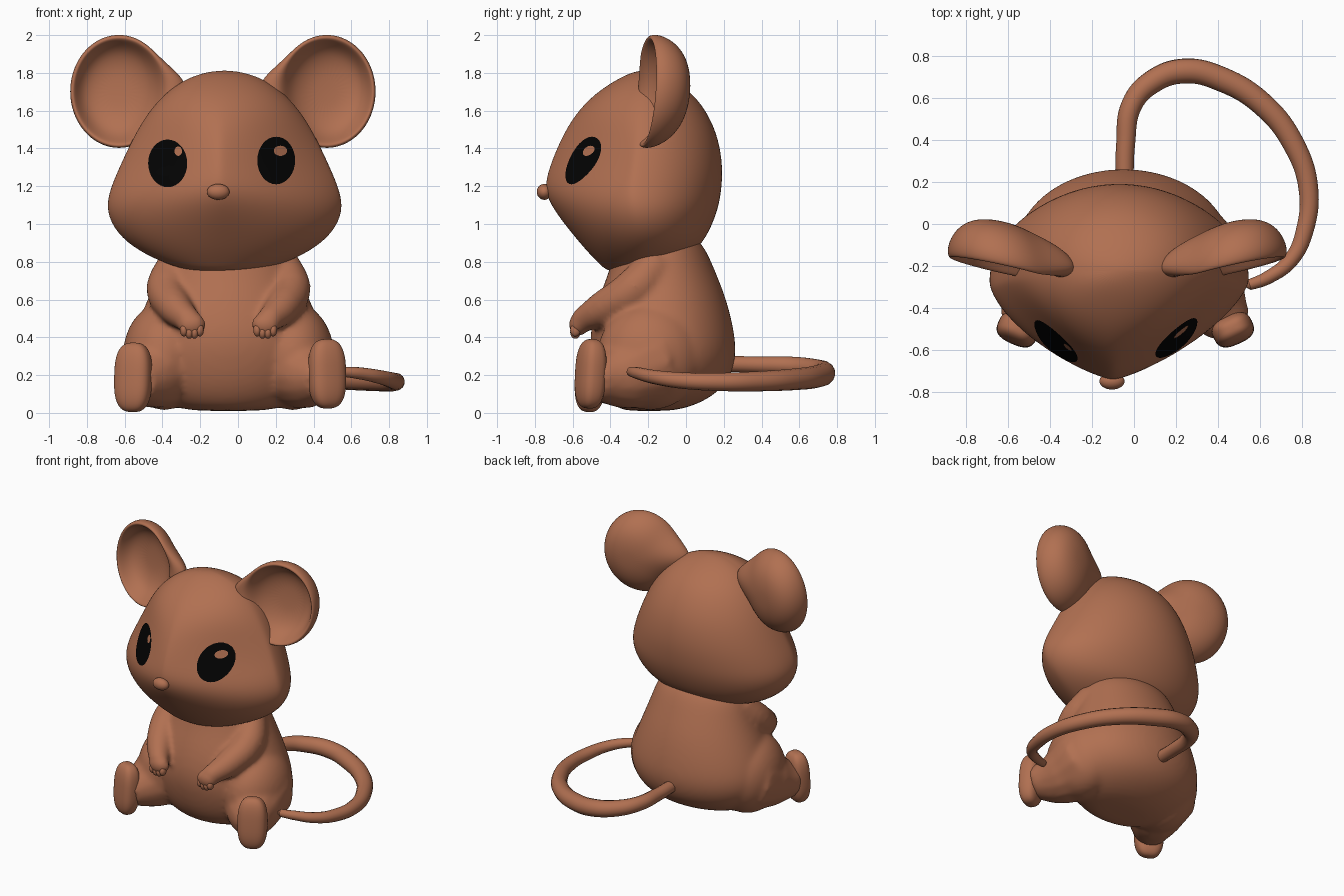
import bpy, bmesh, math
from math import sin, cos, pi
from mathutils import Vector
from mathutils.bvhtree import BVHTree

cube = bpy.data.objects.get("Cube")
if cube:
    bpy.data.objects.remove(cube, do_unlink=True)

HEAD_X, BODY_X, EAR_X = -0.07, -0.05, -0.08


def material(name, rgb):
    m = bpy.data.materials.new(name)
    m.use_nodes = True
    m.diffuse_color = (*rgb, 1)
    m.node_tree.nodes["Principled BSDF"].inputs["Base Color"].default_value = (*rgb, 1)
    return m


fur = material("brown fur", (0.44, 0.162, 0.083))
black = material("eye black", (0.001, 0.001, 0.001))


def finish(name, bm, mat, subsurf=0):
    bmesh.ops.recalc_face_normals(bm, faces=bm.faces)
    for f in bm.faces:
        f.smooth = True
    me = bpy.data.meshes.new(name)
    bm.to_mesh(me)
    bm.free()
    ob = bpy.data.objects.new(name, me)
    bpy.context.collection.objects.link(ob)
    me.materials.append(mat)
    if subsurf:
        mod = ob.modifiers.new("Smooth", 'SUBSURF')
        mod.levels = mod.render_levels = subsurf
    return ob


def select(obs):
    bpy.ops.object.select_all(action='DESELECT')
    for ob in obs:
        ob.select_set(True)
    bpy.context.view_layer.objects.active = obs[0]


def loft(name, rings, start, end, mat, subsurf=2):
    """Skin closed rings of points and close both ends on a pole."""
    bm = bmesh.new()
    loops = [[bm.verts.new(p) for p in r] for r in rings]
    n = len(loops[0])
    for a, b in zip(loops, loops[1:]):
        for i in range(n):
            j = (i + 1) % n
            bm.faces.new((a[i], a[j], b[j], b[i]))
    for pole, loop in ((start, loops[0]), (end, loops[-1])):
        v = bm.verts.new(pole)
        for i in range(n):
            bm.faces.new((v, loop[i], loop[(i + 1) % n]))
    return finish(name, bm, mat, subsurf)


def ellipsoid(name, centre, radii, rot=(0, 0, 0), power=1):
    """Ellipsoid; power below 1 squares it off."""
    bm = bmesh.new()
    bmesh.ops.create_uvsphere(bm, u_segments=32, v_segments=24, radius=1)
    for v in bm.verts:
        v.co = [math.copysign(abs(c) ** power, c) * r for c, r in zip(v.co, radii)]
    ob = finish(name, bm, fur)
    ob.location, ob.rotation_euler = centre, rot
    return ob


def tube(name, points):
    """Tapered round tube through (x, y, z, radius) points."""
    cu = bpy.data.curves.new(name, 'CURVE')
    cu.dimensions = '3D'
    cu.bevel_depth, cu.bevel_resolution, cu.resolution_u = 1, 5, 8
    cu.use_fill_caps = True
    sp = cu.splines.new('BEZIER')
    sp.bezier_points.add(len(points) - 1)
    for bp, (x, y, z, r) in zip(sp.bezier_points, points):
        bp.co, bp.radius = (x, y, z), r
        bp.handle_left_type = bp.handle_right_type = 'AUTO'
    ob = bpy.data.objects.new(name, cu)
    bpy.context.collection.objects.link(ob)
    cu.materials.append(fur)
    select([ob])
    bpy.ops.object.convert(target='MESH')
    bpy.ops.object.shade_smooth_by_angle()
    return bpy.context.object


def fuse(obs, voxel, smoothing):
    """Merge overlapping parts into one softly blended skin."""
    select(obs)
    bpy.ops.object.convert(target='MESH')
    bpy.ops.object.join()
    ob = bpy.context.object
    ob.modifiers.clear()
    remesh = ob.modifiers.new("Blend", 'REMESH')
    remesh.mode, remesh.voxel_size, remesh.use_smooth_shade = 'VOXEL', voxel, True
    relax = ob.modifiers.new("Relax", 'SMOOTH')
    relax.factor, relax.iterations = 0.5, smoothing


def section(cx, z, w, yf, yb, power=2, skew=0, n=36):
    """Horizontal ring; power below 2 makes the front more pointed."""
    yc, h, pts = (yf + yb) / 2, (yb - yf) / 2, []
    for i in range(n):
        c, s = cos(2 * pi * i / n), sin(2 * pi * i / n)
        e = 2 / power if s < 0 else 1
        x = math.copysign(abs(c) ** e, c) * w
        y = math.copysign(abs(s) ** e, s) * h
        pts.append((cx + x - skew * max(0, -s), yc + y, z))
    return pts


# Head: z, half width, front y, back y, front power
head_rows = [
    (0.752, 0.18, -0.42, -0.20, 2), (0.785, 0.30, -0.455, -0.08, 2),
    (0.855, 0.455, -0.525, 0.055, 1.9), (0.95, 0.575, -0.605, 0.12, 1.75),
    (1.07, 0.632, -0.70, 0.17, 1.55), (1.18, 0.612, -0.757, 0.19, 1.38),
    (1.30, 0.56, -0.727, 0.197, 1.29), (1.45, 0.49, -0.665, 0.175, 1.36),
    (1.58, 0.415, -0.59, 0.12, 1.62), (1.69, 0.32, -0.485, 0.04, 1.9),
    (1.77, 0.205, -0.36, -0.08, 2), (1.805, 0.09, -0.28, -0.17, 2)]
head = loft("head", [section(HEAD_X, *r, skew=0.03) for r in head_rows],
            (HEAD_X, -0.3, 0.738), (HEAD_X, -0.22, 1.813), fur)

# Torso
torso_rows = [
    (0.012, 0.22, -0.34, -0.05), (0.05, 0.35, -0.40, 0.08),
    (0.14, 0.46, -0.46, 0.215), (0.28, 0.525, -0.50, 0.27),
    (0.42, 0.505, -0.515, 0.26), (0.60, 0.43, -0.47, 0.217),
    (0.76, 0.365, -0.40, 0.152), (0.95, 0.31, -0.36, 0.07)]
body = [loft("body", [section(BODY_X, *r) for r in torso_rows],
             (BODY_X, -0.2, 0.01), (BODY_X, -0.15, 0.98), fur)]

# Ears: scale of outline, depth behind the rim plane, stretch of the root
ear_rows = [(0.3, 0.192, 0), (0.6, 0.167, 0.1), (0.84, 0.112, 0.3), (0.97, 0.045, 0.4),
            (1.0, 0, 0.4), (0.98, -0.03, 0.25), (0.92, -0.032, 0.08), (0.85, 0.005, 0),
            (0.7, 0.07, 0), (0.4, 0.105, 0)]


def ear_point(side, s, d, root, a):
    u, v = 0.262 * cos(a), 0.303 * sin(a)
    u *= 1 + root * max(0, -cos(a + 0.08)) ** 12
    u, v = u * s, v * s
    return (EAR_X + side * (0.55 + u), -0.185 + 0.22 * max(u, -0.18) + 0.07 * v + d, 1.702 + v)


# Height and sideways place of each foot's centre
feet = {"right": (0.188, 0.505), "left": (0.207, 0.522)}

for side, label in ((-1, "right"), (1, "left")):
    rings = [[ear_point(side, *row, 2 * pi * i / 32) for i in range(32)]
             for row in ear_rows]
    loft(label + "_ear", rings, ear_point(side, 0, 0.197, 0, 0),
         ear_point(side, 0, 0.11, 0, 0), fur)

    def at(x, y, z):
        return (BODY_X + side * x, y, z)

    # Arm and hand, fused with the body
    body.append(tube(label + "_arm", [
        (*at(0.27, -0.15, 0.8), 0.1), (*at(0.325, -0.27, 0.66), 0.112),
        (*at(0.285, -0.43, 0.56), 0.094), (*at(0.205, -0.56, 0.485), 0.066)]))
    body.append(ellipsoid(label + "_hand", at(0.195, -0.568, 0.468), (0.077, 0.055, 0.062)))
    for k in range(4):
        ellipsoid(f"{label}_finger_{k + 1}",
                  at(0.152 + 0.028 * k, -0.586, 0.425 + 0.006 * (k - 1.5) ** 2),
                  (0.021, 0.027, 0.034))

    # Leg tapering to the foot, fused with the body
    foot_z, foot_x = feet[label]
    body.append(ellipsoid(label + "_thigh", at(0.34, -0.19, 0.3), (0.22, 0.28, 0.285)))
    body.append(tube(label + "_shin", [
        (*at(0.34, -0.17, 0.27), 0.24), (*at(0.41, -0.34, 0.205), 0.19),
        (*at(foot_x - 0.01, -0.49, foot_z - 0.025), 0.11)]))
    ellipsoid(label + "_foot", at(foot_x, -0.505, foot_z), (0.1, 0.07, 0.184),
              rot=(-0.06, 0, side * 0.42), power=0.72)

fuse(body, 0.016, 12)

# Tail curling round to the left
tube("tail", [(-0.045, 0.18, 0.26, 0.042), (-0.04, 0.38, 0.255, 0.045),
              (-0.01, 0.57, 0.248, 0.05), (0.09, 0.68, 0.23, 0.056),
              (0.24, 0.73, 0.212, 0.06), (0.42, 0.69, 0.192, 0.06),
              (0.62, 0.565, 0.177, 0.057), (0.765, 0.375, 0.167, 0.053),
              (0.832, 0.17, 0.164, 0.048), (0.815, -0.03, 0.172, 0.043),
              (0.75, -0.17, 0.19, 0.037), (0.64, -0.255, 0.21, 0.032),
              (0.55, -0.29, 0.218, 0.026), (0.535, -0.294, 0.219, 0.01)])

# Nose
ellipsoid("nose", (-0.105, -0.75, 1.17), (0.06, 0.04, 0.042))

# Eyes and highlights: thin plates laid on the face
tree = BVHTree.FromObject(head, bpy.context.evaluated_depsgraph_get())


def plate(name, cx, cz, rx, rz, lift, mat):
    def on_face(s, a):
        hit, normal, _, _ = tree.ray_cast(
            Vector((cx + rx * s * cos(a), -2, cz + rz * s * sin(a))), Vector((0, 1, 0)))
        return hit + normal * lift

    bm = bmesh.new()
    mid = bm.verts.new(on_face(0, 0))
    inner = [mid] * 32
    for k in range(1, 7):
        outer = [bm.verts.new(on_face(k / 6, 2 * pi * i / 32)) for i in range(32)]
        for i in range(32):
            j = (i + 1) % 32
            if k == 1:
                bm.faces.new((mid, outer[i], outer[j]))
            else:
                bm.faces.new((inner[i], outer[i], outer[j], inner[j]))
        inner = outer
    finish(name, bm, mat)


plate("right_eye", -0.37, 1.32, 0.103, 0.126, 0.004, black)
plate("left_eye", 0.2, 1.335, 0.1, 0.126, 0.004, black)
plate("right_eye_highlight", -0.312, 1.383, 0.02, 0.025, 0.008, fur)
plate("left_eye_highlight", 0.22, 1.385, 0.035, 0.027, 0.008, fur)
